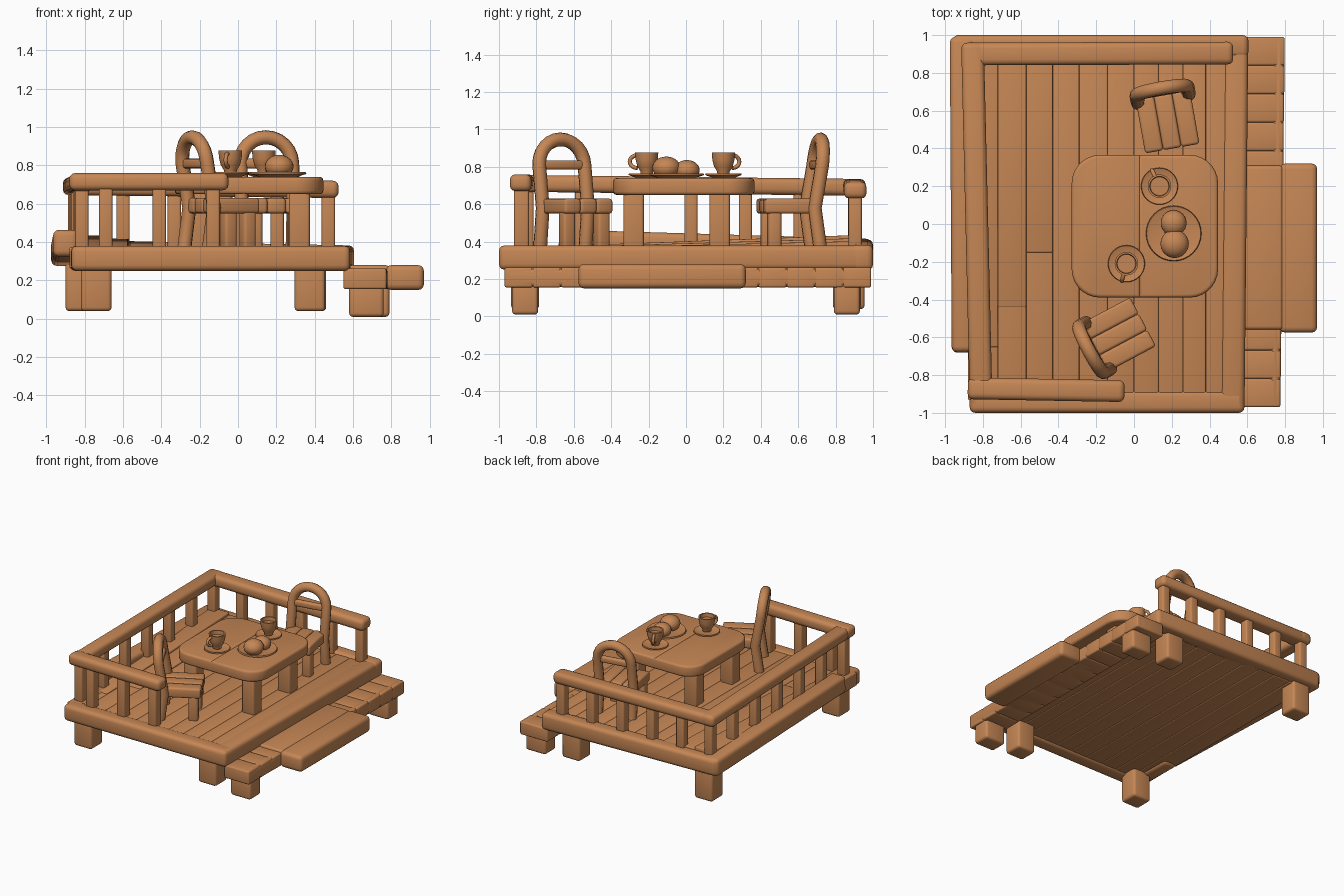
import bpy, bmesh, math
from mathutils import Vector, Matrix

cube = bpy.data.objects.get("Cube")
if cube:
    bpy.data.objects.remove(cube, do_unlink=True)

wood = bpy.data.materials.new("warm_wood")
wood.use_nodes = True
wood.diffuse_color = (0.56, 0.24, 0.09, 1)
shader = next(n for n in wood.node_tree.nodes if n.type == 'BSDF_PRINCIPLED')
shader.inputs["Base Color"].default_value = wood.diffuse_color
shader.inputs["Roughness"].default_value = 0.7


def finish(name, bm, matrix=None):
    """Turn a bmesh into a smooth shaded wooden object."""
    bmesh.ops.recalc_face_normals(bm, faces=bm.faces[:])
    mesh = bpy.data.meshes.new(name)
    bm.to_mesh(mesh)
    bm.free()
    if matrix:
        mesh.transform(matrix)
    mesh.materials.append(wood)
    ob = bpy.data.objects.new(name, mesh)
    bpy.context.collection.objects.link(ob)
    bpy.ops.object.select_all(action='DESELECT')
    ob.select_set(True)
    bpy.context.view_layer.objects.active = ob
    bpy.ops.object.shade_smooth_by_angle(angle=math.radians(40))
    return ob


def block(name, centre, size, bevel=0.02, matrix=None):
    """Box with rounded edges."""
    bm = bmesh.new()
    bmesh.ops.create_cube(bm, size=1)
    bmesh.ops.scale(bm, vec=size, verts=bm.verts)
    bmesh.ops.bevel(bm, geom=bm.edges[:], offset=bevel, segments=3,
                    profile=0.5, affect='EDGES')
    bmesh.ops.translate(bm, vec=centre, verts=bm.verts)
    return finish(name, bm, matrix)


def span(name, x, y, z, bevel=0.02, matrix=None):
    """Rounded box given by its limits on each axis."""
    lims = (x, y, z)
    return block(name, [(a + b) / 2 for a, b in lims], [b - a for a, b in lims], bevel, matrix)


def beam(name, start, end, width, height, bevel=0.03):
    """Rounded bar between two points."""
    a, b = Vector(start), Vector(end)
    turn = (b - a).to_track_quat('X', 'Z').to_matrix().to_4x4()
    return block(name, (0, 0, 0), ((b - a).length, width, height), bevel,
                 Matrix.Translation((a + b) / 2) @ turn)


def tube(name, points, radius, matrix=None):
    """Round bar swept along a path."""
    curve = bpy.data.curves.new(name, 'CURVE')
    curve.dimensions = '3D'
    curve.bevel_depth = radius
    curve.bevel_resolution = 3
    curve.use_fill_caps = True
    spline = curve.splines.new('POLY')
    spline.points.add(len(points) - 1)
    for p, co in zip(spline.points, points):
        p.co = (*co, 1)
    temp = bpy.data.objects.new(name + "_path", curve)
    bpy.context.collection.objects.link(temp)
    bpy.context.view_layer.update()
    mesh = bpy.data.meshes.new_from_object(
        temp.evaluated_get(bpy.context.evaluated_depsgraph_get()))
    bpy.data.objects.remove(temp, do_unlink=True)
    bm = bmesh.new()
    bm.from_mesh(mesh)
    return finish(name, bm, matrix)


def lathe(name, profile, centre):
    """Turned shape from a radius and height profile."""
    bm = bmesh.new()
    verts = [bm.verts.new((r, 0, z)) for r, z in profile]
    edges = [bm.edges.new(pair) for pair in zip(verts, verts[1:])]
    bmesh.ops.spin(bm, geom=verts + edges, cent=(0, 0, 0), axis=(0, 0, 1),
                   angle=math.tau, steps=32)
    bmesh.ops.remove_doubles(bm, verts=bm.verts, dist=0.0005)
    return finish(name, bm, Matrix.Translation(centre))


# Deck frame; the left side and back rise slightly
beam("deck_beam_front", (-0.87, -0.94, 0.315), (0.585, -0.94, 0.315), 0.12, 0.13)
beam("deck_beam_steps", (0.52, -0.99, 0.315), (0.54, 0.99, 0.315), 0.13, 0.13)
beam("deck_beam_back", (-0.96, 0.94, 0.345), (0.605, 0.94, 0.315), 0.12, 0.135)
beam("deck_beam_side", (-0.90, -0.68, 0.395), (-0.91, 0.99, 0.345), 0.13, 0.14)
beam("deck_beam_corner", (-0.81, -0.98, 0.315), (-0.82, -0.55, 0.315), 0.12, 0.13)

# Floor planks, with tilted ones along the raised side
edges = [-0.88, -0.72, -0.57, -0.43, -0.29, -0.14, 0.0, 0.13, 0.26, 0.38, 0.50]
for x0, x1 in zip(edges, edges[1:]):
    span("floor_plank", (x0, x1), (-0.93, 0.93), (0.265, 0.372), 0.007)
for i in range(3):
    x0, x1 = edges[i], edges[i + 1]
    mid = (x0 + x1) / 2
    y0 = max(-0.65, -0.65 + (mid + 0.75) * 2)
    rise = 0.39 + (-0.43 - mid) * 0.11
    beam("raised_floor_plank", (mid, y0, 0.343), (mid, 0.92, rise - 0.03), x1 - x0, 0.07, 0.007)

# Deck legs
for x, y in ((-0.74, -0.86), (0.375, -0.86), (-0.82, 0.88), (0.38, 0.86)):
    span("deck_leg", (x - 0.08, x + 0.08), (y - 0.075, y + 0.075), (0.04, 0.30))

# Low step: short planks, a wide tread in front and two legs
count = 13
for i in range(count):
    y = -0.97 + i * 1.96 / count
    out = 0.775 + 0.025 * i / count
    span("step_plank", (0.55, out), (y, y + 1.96 / count), (0.155, 0.262), 0.012)
beam("step_edge", (0.745, -0.97, 0.21), (0.768, 0.99, 0.21), 0.06, 0.105, 0.025)
span("wide_tread_inner", (0.58, 0.79), (-0.56, 0.31), (0.155, 0.28), 0.02)
span("wide_tread_outer", (0.77, 0.97), (-0.575, 0.32), (0.15, 0.28), 0.03)
for x, y in ((0.67, -0.86), (0.70, 0.86)):
    span("step_leg", (x - 0.09, x + 0.09), (y - 0.07, y + 0.07), (0.01, 0.18))

# Railing
beam("rail_front", (-0.88, -0.87, 0.715), (-0.05, -0.885, 0.715), 0.115, 0.09)
beam("rail_side", (-0.81, -0.92, 0.712), (-0.855, 0.96, 0.69), 0.12, 0.09)
beam("rail_back", (-0.91, 0.90, 0.69), (0.525, 0.905, 0.675), 0.12, 0.09)
for x in (-0.69, -0.41, -0.13):
    span("rail_post_front", (x - 0.035, x + 0.035), (-0.92, -0.84), (0.35, 0.69), 0.012)
for i in range(7):
    y = -0.85 + i * 0.292
    x = -0.815 - i * 0.006
    span("rail_post_side", (x - 0.035, x + 0.035), (y - 0.035, y + 0.035), (0.35, 0.68), 0.012)
for i in range(5):
    x = -0.60 + i * 0.268
    span("rail_post_back", (x - 0.035, x + 0.035), (0.87, 0.94), (0.35, 0.66), 0.012)


def table_half(name, x0, x1, outer):
    """Half of the table top with rounded outer corners."""
    bm = bmesh.new()
    bmesh.ops.create_cube(bm, size=1)
    bmesh.ops.scale(bm, vec=(x1 - x0, 0.755, 0.09), verts=bm.verts)
    corners = [e for e in bm.edges if abs(e.verts[0].co.z - e.verts[1].co.z) > 0.05
               and e.verts[0].co.x * outer > 0]
    bmesh.ops.bevel(bm, geom=corners, offset=0.15, segments=7, profile=0.5, affect='EDGES')
    rim = [e for e in bm.edges if abs(e.verts[0].co.z - e.verts[1].co.z) < 0.01]
    bmesh.ops.bevel(bm, geom=rim, offset=0.018, segments=3, profile=0.5, affect='EDGES')
    finish(name, bm, Matrix.Translation(((x0 + x1) / 2, -0.012, 0.695)))


# Table
table_half("table_top_left", 0.025, 0.445, 1)
table_half("table_top_right", -0.33, 0.035, -1)
for x in (-0.2, 0.32):
    for y in (-0.28, 0.18):
        span("table_leg", (x - 0.055, x + 0.055), (y - 0.055, y + 0.055), (0.36, 0.67), 0.015)


def chair(origin, angle):
    """Chair facing local +x with its back at the origin."""
    m = Matrix.Translation(origin) @ Matrix.Rotation(math.radians(angle), 4, 'Z')
    for i in range(3):
        y = -0.145 + i * 0.097
        span("chair_seat_plank", (-0.02, 0.27), (y, y + 0.098), (0.55, 0.63), 0.016, m)
    for y in (-0.105, 0.105):
        span("chair_front_leg", (0.18, 0.25), (y - 0.035, y + 0.035), (0.36, 0.57), 0.015, m)
    r, top = 0.137, 0.81
    arc = [(-0.04 - 0.015 * math.sin(t), -r * math.cos(t), top + r * math.sin(t))
           for t in [math.pi * i / 12 for i in range(13)]]
    path = [(-0.03, -r, 0.36), (0, -r, 0.58)] + arc + [(0, r, 0.58), (-0.03, r, 0.36)]
    tube("chair_back_arch", path, 0.037, m)
    span("chair_back_bar", (-0.055, -0.015), (-r, r), (0.785, 0.835), 0.014, m)


chair((-0.19, -0.645, 0), 28)
chair((0.155, 0.665, 0), -80)

# Cups on saucers
saucer = [(0, 0), (0.055, 0), (0.098, 0.017), (0.095, 0.025), (0.055, 0.012), (0, 0.012)]
cup = [(0, 0), (0.032, 0), (0.034, 0.014), (0.05, 0.04), (0.059, 0.075), (0.062, 0.115),
       (0.052, 0.115), (0.049, 0.085), (0, 0.085)]
for x, y, angle in ((0.135, 0.20, 115), (-0.04, -0.21, -105)):
    lathe("saucer", saucer, (x, y, 0.74))
    lathe("cup", cup, (x, y, 0.762))
    loop = [(0.052 + 0.042 * math.sin(t), 0, 0.828 + 0.034 * math.cos(t))
            for t in [math.pi * i / 10 for i in range(11)]]
    tube("cup_handle", loop, 0.011,
         Matrix.Translation((x, y, 0)) @ Matrix.Rotation(math.radians(angle), 4, 'Z'))

# Plate with two buns
plate = [(0, 0), (0.09, 0), (0.147, 0.018), (0.143, 0.027), (0.09, 0.014), (0, 0.014)]
lathe("plate", plate, (0.21, -0.05, 0.738))
for x, y, z, r in ((0.215, -0.105, 0.795, 0.075), (0.21, 0.005, 0.782, 0.068)):
    bm = bmesh.new()
    bmesh.ops.create_uvsphere(bm, u_segments=24, v_segments=14, radius=r)
    finish("bun", bm, Matrix.Translation((x, y, z)) @ Matrix.Diagonal((1, 1, 0.8, 1)))
